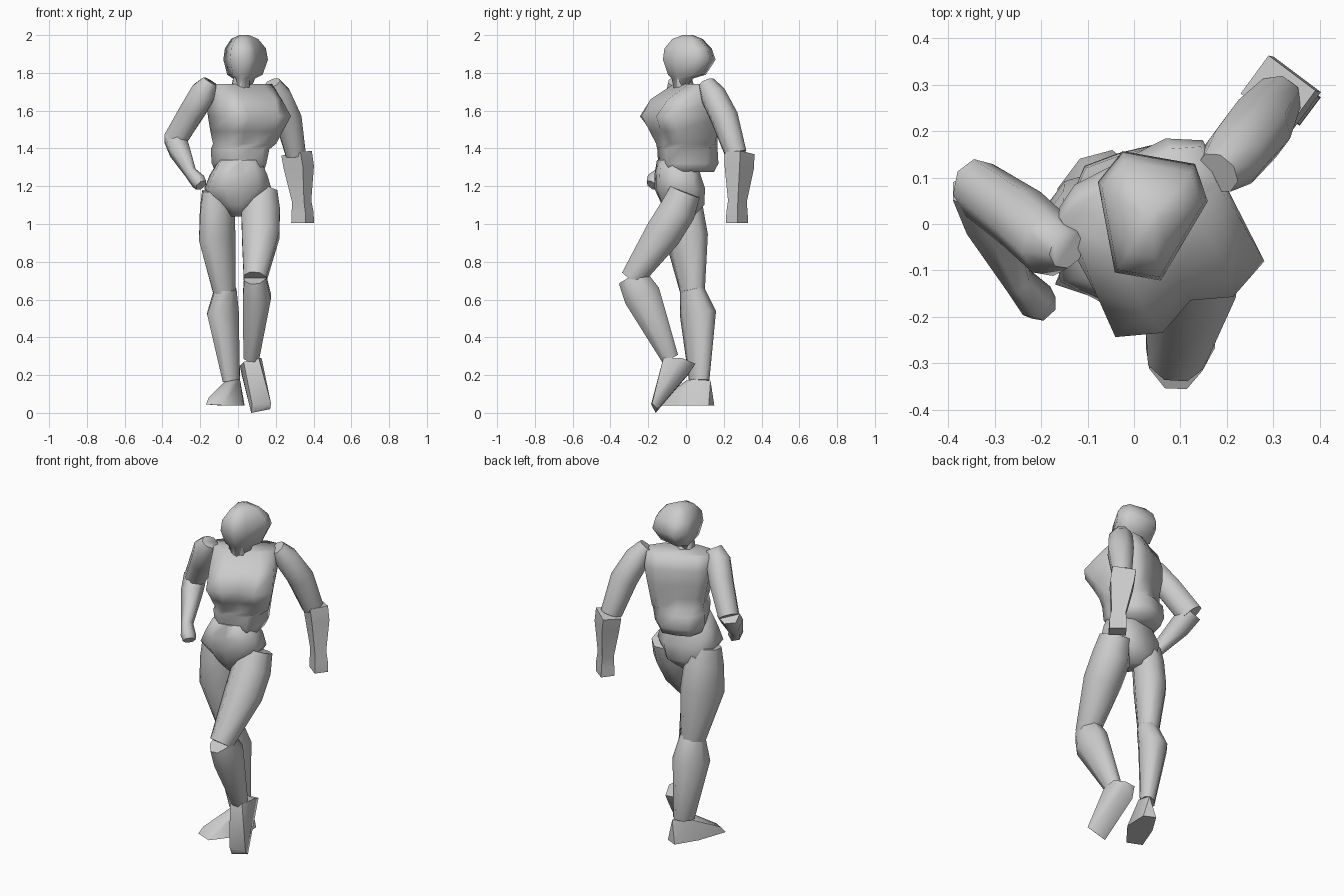
import bpy, bmesh, math
from mathutils import Vector

mat = bpy.data.materials.new("plain grey")
mat.diffuse_color = (0.6, 0.6, 0.6, 1)


def finish(name, bm, angle):
    bmesh.ops.recalc_face_normals(bm, faces=bm.faces[:])
    me = bpy.data.meshes.new(name)
    bm.to_mesh(me)
    bm.free()
    me.materials.append(mat)
    ob = bpy.data.objects.new(name, me)
    bpy.context.collection.objects.link(ob)
    bpy.ops.object.select_all(action='DESELECT')
    ob.select_set(True)
    bpy.context.view_layer.objects.active = ob
    bpy.ops.object.shade_smooth_by_angle(angle=math.radians(angle))
    return ob


def loft(name, rings, angle):
    """Skin a list of equal-length rings and cap both ends."""
    bm = bmesh.new()
    rs = [[bm.verts.new(p) for p in r] for r in rings]
    n = len(rs[0])
    for a, b in zip(rs, rs[1:]):
        for i in range(n):
            j = (i + 1) % n
            bm.faces.new((a[i], a[j], b[j], b[i]))
    bm.faces.new(rs[0])
    bm.faces.new(rs[-1])
    return finish(name, bm, angle)


def limb(name, sections, right=(1, 0, 0), n=8):
    """Tapered limb; sections are x, y, z, half width, half depth."""
    cs = [Vector(s[:3]) for s in sections]
    rings = []
    for k, s in enumerate(sections):
        t = (cs[min(k + 1, len(cs) - 1)] - cs[max(k - 1, 0)]).normalized()
        u = Vector(right)
        u = (u - t * u.dot(t)).normalized()
        v = t.cross(u)
        rings.append([cs[k] + u * s[3] * math.cos(a) + v * s[4] * math.sin(a)
                      for a in (2 * math.pi * (i + 0.5) / n for i in range(n))])
    return loft(name, rings, 65)


def hull(name, pts):
    bm = bmesh.new()
    for p in pts:
        bm.verts.new(p)
    bmesh.ops.convex_hull(bm, input=bm.verts[:])
    return finish(name, bm, 55)


def turned(cx, cy, yaw, u, f, z):
    """Point from local right/forward offsets, forward being -y before the turn."""
    c, s = math.cos(yaw), math.sin(yaw)
    return Vector((cx + u * c + f * s, cy + u * s - f * c, z))


def body(name, sections, angle=75):
    """Symmetric ring: yaw, cx, cy, z, front centre, (u, f) pairs, back centre."""
    rings = []
    for yaw, cx, cy, z, fc, pairs, bc in sections:
        ring = [(0, fc)] + pairs + [(0, bc)] + [(-u, f) for u, f in reversed(pairs)]
        rings.append([turned(cx, cy, math.radians(yaw), u, f, z) for u, f in ring])
    return loft(name, rings, angle)


# Torso with bust and lower back flare
body("torso", [
    (17, .015, .00, 1.275, .11, [(.07, .11), (.11, .05), (.12, -.06), (.08, -.13)], -.14),
    (17, .015, .00, 1.32, .13, [(.08, .13), (.12, .07), (.14, -.07), (.08, -.155)], -.16),
    (17, .015, .01, 1.395, .145, [(.08, .145), (.13, .09), (.145, -.07), (.08, -.14)], -.145),
    (27, .015, .045, 1.425, .18, [(.085, .185), (.145, .13), (.14, -.05), (.09, -.09)], -.09),
    (27, .015, .045, 1.49, .20, [(.09, .22), (.16, .175), (.15, -.06), (.10, -.09)], -.09),
    (27, .015, .045, 1.57, .235, [(.085, .27), (.18, .232), (.165, -.06), (.11, -.10)], -.10),
    (27, .015, .045, 1.66, .185, [(.10, .21), (.175, .135), (.18, -.06), (.11, -.10)], -.10),
    (27, .015, .045, 1.74, .07, [(.09, .08), (.165, .04), (.17, -.05), (.11, -.075)], -.07),
], 85)

# Neck stub
limb("neck", [(.01, .0, 1.68, .06, .06), (.02, -.03, 1.80, .045, .045)], n=6)

# Pelvis with full seat
body("pelvis", [
    (10, -.005, -.025, 1.04, .06, [(.02, .05), (.035, .02), (.04, -.03), (.025, -.06)], -.07),
    (10, -.005, -.025, 1.10, .10, [(.05, .095), (.10, .04), (.115, -.06), (.08, -.11)], -.105),
    (10, -.002, -.035, 1.19, .125, [(.09, .12), (.17, .06), (.17, -.05), (.10, -.12)], -.11),
    (10, .002, -.035, 1.26, .125, [(.08, .12), (.145, .06), (.145, -.05), (.08, -.10)], -.10),
    (10, .005, -.035, 1.34, .11, [(.06, .11), (.105, .06), (.10, -.04), (.06, -.08)], -.08),
])

# Head: narrow face in front, wide skull behind
head = []
for z, w, yf, yb in [(1.695, .03, .068, .005), (1.77, .06, .083, -.02), (1.79, .095, .10, -.085),
                     (1.87, .12, .125, -.135), (1.93, .11, .118, -.115),
                     (1.98, .072, .078, -.07), (2.0, .025, .025, -.025)]:
    head.append((-10, .03, .01, z, yf, [(w * .42, yf), (w * .64, yf * .6 + yb * .15),
                                        (w, yb * .45), (w * .66, yb)], yb))
body("head", head)

# Arm bent with the hand on the hip
limb("bent_upper_arm", [(-.145, -.055, 1.755, .04, .045), (-.18, -.045, 1.70, .075, .07),
                        (-.24, .01, 1.60, .075, .07), (-.335, .075, 1.445, .075, .06)], (.6, -.8, 0))
limb("bent_forearm", [(-.335, .08, 1.46, .065, .055), (-.31, .01, 1.39, .06, .06),
                      (-.25, -.12, 1.27, .032, .04), (-.21, -.165, 1.225, .04, .05),
                      (-.195, -.18, 1.205, .035, .035)], n=6)

# Arm hanging down
limb("hanging_upper_arm", [(.18, .11, 1.745, .05, .045), (.215, .145, 1.68, .07, .07),
                           (.265, .205, 1.56, .075, .075), (.305, .265, 1.37, .055, .06)], (.8, -.6, 0))
limb("hanging_forearm", [(.310, .284, 1.375, .072, .09), (.322, .282, 1.30, .07, .09),
                         (.337, .272, 1.12, .046, .056), (.342, .27, 1.06, .052, .064),
                         (.342, .27, 1.005, .054, .066)], (.6, .8, 0), n=4)

# Standing leg, turned outwards
out = (.8, -.6, 0)
limb("standing_thigh", [(-.115, -.025, 1.18, .075, .085), (-.11, -.012, 1.08, .09, .11),
                        (-.11, .003, .93, .092, .125), (-.072, .035, .64, .06, .07)], out)
limb("standing_shin", [(-.065, .03, .66, .058, .067), (-.08, .063, .53, .082, .105),
                       (-.035, .07, .17, .042, .06)], out)
hull("standing_foot", [
    (.035, .12, .04), (-.03, .15, .04), (.03, -.02, .04), (-.105, .03, .04),
    (-.17, -.13, .045), (-.08, -.16, .04), (-.07, .06, .165), (0, .13, .17),
    (.01, .05, .18), (-.04, .0, .17), (-.155, -.105, .08), (-.11, -.13, .08)])

# Stepping leg, knee forward and heel raised
limb("stepping_thigh", [(.125, -.005, 1.17, .09, .09), (.12, -.045, 1.07, .11, .105),
                        (.12, -.12, .95, .108, .105), (.09, -.287, .71, .065, .066)])
limb("stepping_shin", [(.09, -.285, .72, .062, .085), (.10, -.232, .62, .08, .106),
                       (.07, -.085, .29, .045, .05)])
hull("stepping_foot", [
    (.01, 0, .25), (.03, .04, .26), (.10, .05, .26), (.125, -.02, .29),
    (.11, -.12, .29), (.03, -.12, .27), (.07, -.16, 0), (.17, -.15, .02),
    (.175, -.18, .05), (.075, -.185, .045), (.02, .01, .2), (.11, .015, .21)])
